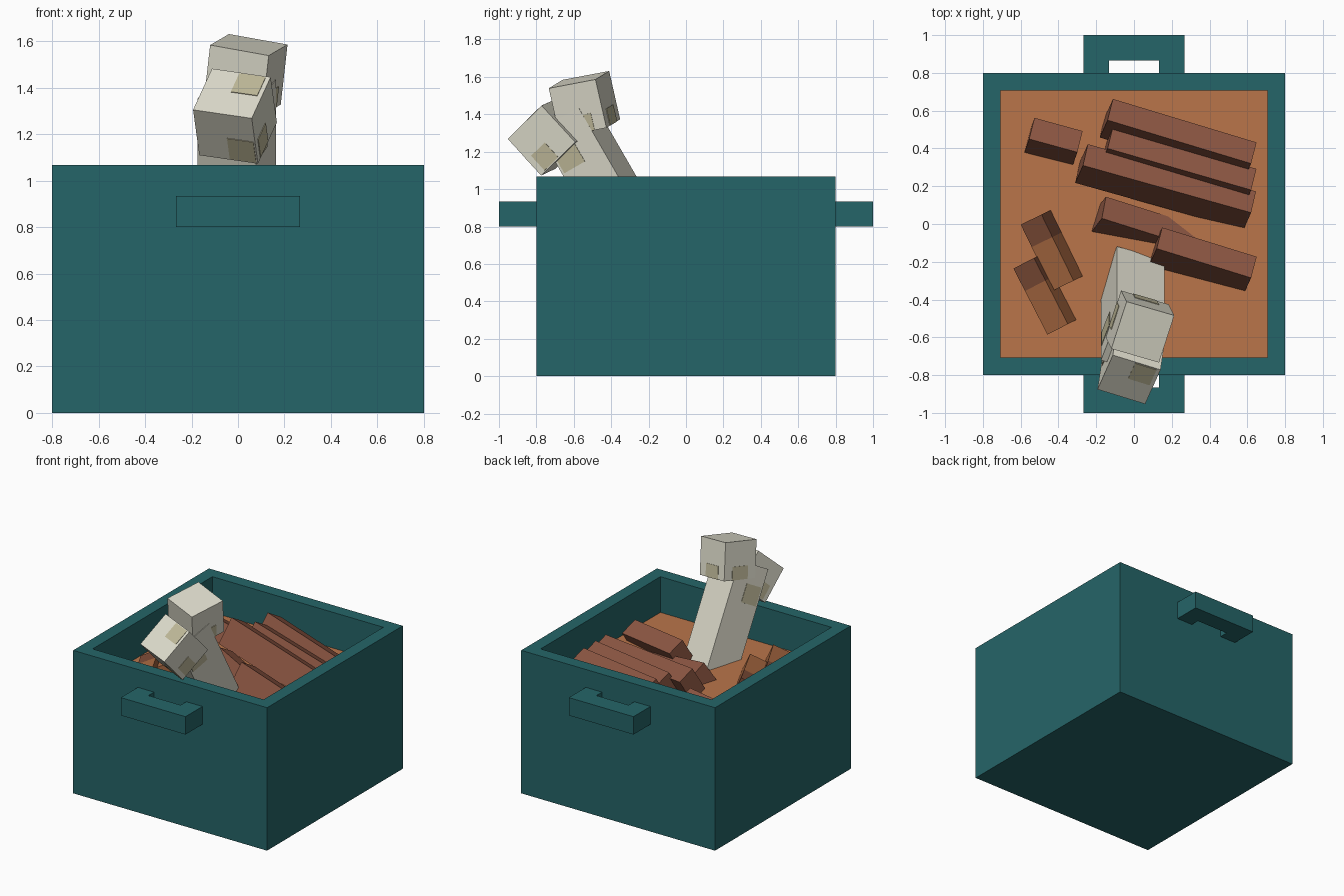
import bpy, bmesh, math
from mathutils import Vector, Matrix

U = 1 / 15  # modelling unit: the crate is 24 units wide

cube = bpy.data.objects.get("Cube")
if cube:
    bpy.data.objects.remove(cube)


def material(name, r, g, b):
    def lin(c):
        c /= 255
        return c / 12.92 if c < 0.04 else ((c + 0.055) / 1.055) ** 2.4
    color = (lin(r), lin(g), lin(b), 1)
    m = bpy.data.materials.new(name)
    m.use_nodes = True
    m.diffuse_color = color
    m.node_tree.nodes["Principled BSDF"].inputs["Base Color"].default_value = color
    return m


TEAL = material("teal", 37, 101, 104)
ORANGE = material("orange filling", 186, 117, 74)
BROWN = material("red brown", 140, 86, 66)
LIGHT = material("light brown", 166, 103, 64)
DARK = material("dark brown", 122, 74, 53)
BONE = material("bone white", 222, 220, 204)
TAN = material("bone tan", 192, 186, 154)


def add_object(name, bm, *mats):
    mesh = bpy.data.meshes.new(name)
    bm.to_mesh(mesh)
    bm.free()
    for m in mats:
        mesh.materials.append(m)
    obj = bpy.data.objects.new(name, mesh)
    bpy.context.collection.objects.link(obj)
    return obj


def block(name, center, size, mat, axes=None):
    """Box with the given centre, size and optional orientation."""
    bm = bmesh.new()
    bmesh.ops.create_cube(bm, size=1)
    rot = axes.to_4x4() if axes else Matrix.Identity(4)
    bm.transform(Matrix.Translation(center) @ rot @ Matrix.Diagonal((*size, 1)))
    return add_object(name, bm, mat)


def frame(side, up):
    """Orthonormal axes from a rough side direction and an up direction."""
    z = Vector(up).normalized()
    x = Vector(side)
    x = (x - z * x.dot(z)).normalized()
    return Matrix((x, z.cross(x), z)).transposed()


def beam(name, start, end, mat, w=2 * U, h=3 * U, roll=30):
    """Box hung from its upper edge, rolled so that edge is the ridge."""
    start, end = Vector(start), Vector(end)
    d = (end - start).normalized()
    left = Vector((0, 0, 1)).cross(d).normalized()
    up = Matrix.Rotation(math.radians(-roll), 3, d) @ d.cross(left)
    axes = frame(d, up)
    center = (start + end) / 2 + axes @ Vector((0, w / 2, -h / 2))
    return block(name, center, ((end - start).length, w, h), mat, axes)


# Crate: a box hollowed from the top, its inner floor coloured as the filling
bm = bmesh.new()
bmesh.ops.create_cube(bm, size=1)
bm.transform(Matrix.Translation((0, 0, 8 * U)) @ Matrix.Diagonal((24 * U, 24 * U, 16 * U, 1)))
top = max(bm.faces, key=lambda f: f.calc_center_median().z)
bmesh.ops.inset_region(bm, faces=[top], thickness=2 * U)
hole = bmesh.ops.extrude_face_region(bm, geom=[top])["geom"]
bmesh.ops.translate(bm, verts=[g for g in hole if isinstance(g, bmesh.types.BMVert)],
                    vec=(0, 0, -4 * U))
if top.is_valid:
    bmesh.ops.delete(bm, geom=[top], context="FACES_ONLY")
bmesh.ops.recalc_face_normals(bm, faces=bm.faces)
for f in bm.faces:
    c = f.calc_center_median()
    if abs(c.z - 12 * U) < 0.01 and abs(f.normal.z) > 0.9:
        f.material_index = 1
add_object("crate", bm, TEAL, ORANGE)

# Handles: a grip bar on two short arms, front and back
for label, s in (("front", -1), ("back", 1)):
    block(label + "_handle_grip", (0, s * 14 * U, 13 * U), (8 * U, 2 * U, 2 * U), TEAL)
    for arm, x in (("right", -3), ("left", 3)):
        block(f"{label}_handle_{arm}_arm", (x * U, s * 12.5 * U, 13 * U), (2 * U, U, 2 * U), TEAL)

# Brown sticks lying in the filling, given by their ridges
sticks = [
    ((-0.14, 0.55, 1.01), (0.62, 0.32, 0.95)),
    ((-0.14, 0.40, 1.00), (0.62, 0.18, 0.95)),
    ((-0.27, 0.31, 1.03), (0.62, 0.06, 0.95)),
    ((0.12, -0.13, 0.97), (0.62, -0.285, 0.93)),
    ((-0.17, 0.03, 0.94), (0.40, -0.15, 0.81)),
    ((-0.555, 0.45, 0.93), (-0.30, 0.38, 0.92)),
]
for i, (a, b) in enumerate(sticks):
    beam(f"stick_{i + 1}", a, b, BROWN)

# Short light pieces with a dark tip
for i, (a, b) in enumerate([((-0.32, -0.30, 0.92), (-0.49, 0.05, 0.92)),
                            ((-0.35, -0.53, 0.91), (-0.53, -0.18, 0.91))]):
    a, b = Vector(a), Vector(b)
    mid = a.lerp(b, 0.66)
    beam(f"short_piece_{i + 1}", a, mid, LIGHT, h=2.2 * U, roll=24)
    beam(f"short_piece_tip_{i + 1}", mid, b, DARK, h=2.2 * U, roll=24)

# Bone: a leaning shaft ending in two tilted knobs
SIDE = (0.95, -0.28, -0.15)
shaft_axes = frame(SIDE, (0, -0.5, 0.866))
upper_axes = frame(SIDE, (0.11, -0.22, 0.97))
lower_axes = frame(SIDE, (-0.1, -0.67, 0.73))
shaft_top = Vector((-0.006, -0.648, 1.394))
upper = Vector((0.032, -0.543, 1.456))
lower = Vector((-0.013, -0.734, 1.278))
length = 11.5 * U
shaft = shaft_top - shaft_axes.col[2] * length / 2
block("bone_shaft", shaft, (4 * U, 4 * U, length), BONE, shaft_axes)
block("bone_upper_knob", upper, (4 * U,) * 3, BONE, upper_axes)
block("bone_lower_knob", lower, (4 * U,) * 3, BONE, lower_axes)


def patch(name, center, axes, offset, size):
    """Thin tan plate on a bone face; offset and size are in units."""
    size = [s * U if s else 0.006 for s in size]
    block(name, center + axes @ (Vector(offset) * U), size, TAN, axes)


# Tan patches near the joints
for s, label in ((-1, "right"), (1, "left")):
    patch(f"upper_knob_{label}_patch", upper, upper_axes, (2 * s, 0, -1.3), (0, 2, 1.4))
    patch(f"lower_knob_{label}_patch", lower, lower_axes, (2 * s, -0.7, -1.1), (0, 1.6, 1.6))
    patch(f"shaft_{label}_patch", shaft_top, shaft_axes, (2 * s, -0.8, -3), (0, 2, 2))
patch("upper_knob_back_patch", upper, upper_axes, (0, 2, -1.3), (2, 0, 1.4))
patch("upper_knob_front_patch", upper, upper_axes, (0, -2, -1.3), (2, 0, 1.4))
patch("lower_knob_top_patch", lower, lower_axes, (0.8, 1, 2), (1.8, 1.8, 0))
patch("lower_knob_front_patch", lower, lower_axes, (1, -2, -1), (1.8, 0, 1.8))
